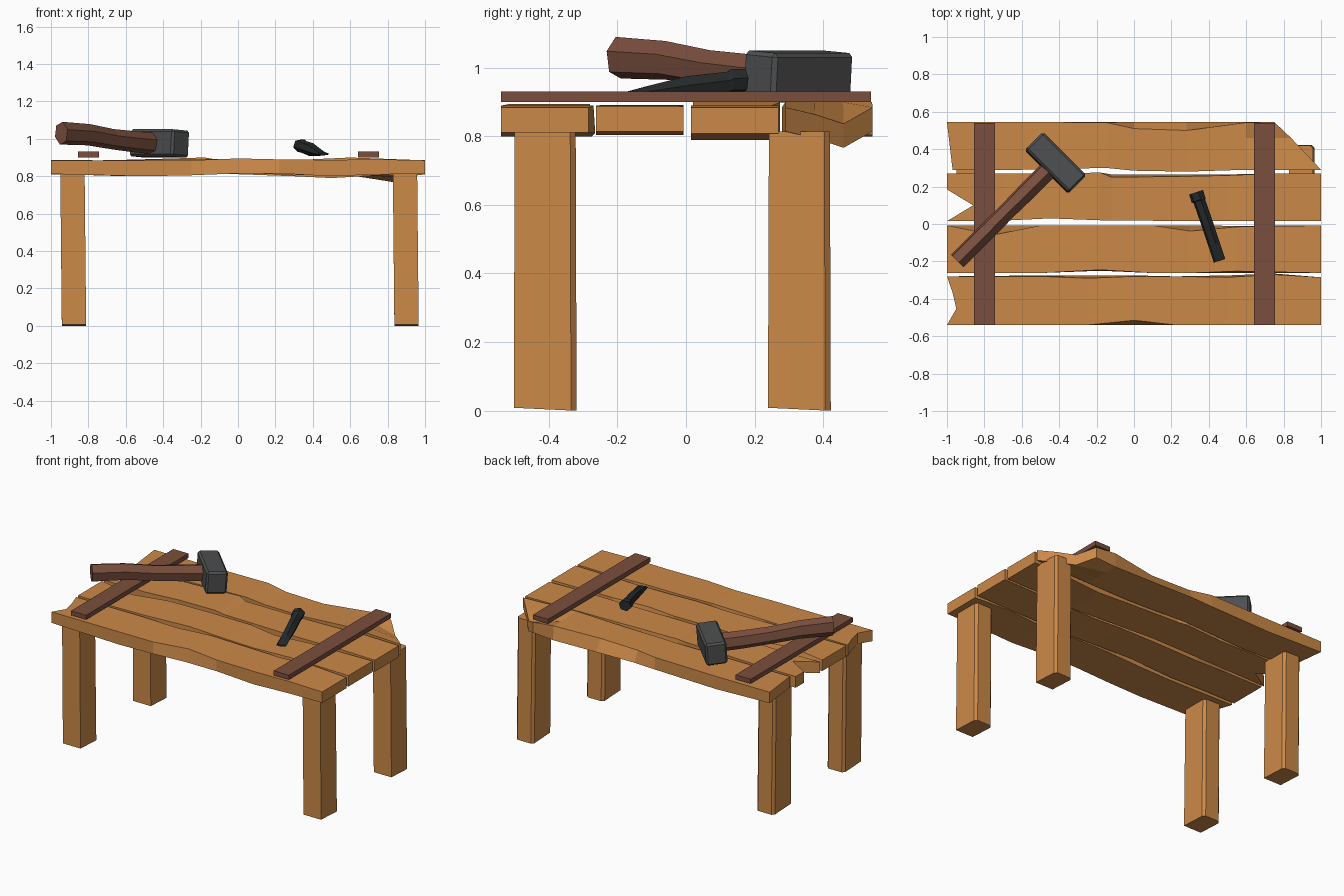
import bpy, bmesh, math
from mathutils import Vector, Matrix

cube = bpy.data.objects.get("Cube")
if cube:
    bpy.data.objects.remove(cube)


def material(name, rgb):
    m = bpy.data.materials.new(name)
    m.use_nodes = True
    m.diffuse_color = (*rgb, 1)
    m.node_tree.nodes["Principled BSDF"].inputs["Base Color"].default_value = (*rgb, 1)
    return m


WOOD = material("light_wood", (0.60, 0.25, 0.065))
BROWN = material("dark_wood", (0.195, 0.078, 0.048))
STEEL = material("grey_steel", (0.075, 0.078, 0.08))
IRON = material("black_iron", (0.02, 0.024, 0.025))


def finish(bm, name, mat):
    bmesh.ops.recalc_face_normals(bm, faces=bm.faces)
    me = bpy.data.meshes.new(name)
    bm.to_mesh(me)
    bm.free()
    me.materials.append(mat)
    ob = bpy.data.objects.new(name, me)
    bpy.context.collection.objects.link(ob)
    return ob


def loft(name, rings, mat):
    """Skin closed rings of equal length and cap both ends."""
    bm = bmesh.new()
    loops = [[bm.verts.new(p) for p in ring] for ring in rings]
    n = len(loops[0])
    for a, b in zip(loops, loops[1:]):
        for i in range(n):
            j = (i + 1) % n
            bm.faces.new((a[i], a[j], b[j], b[i]))
    bm.faces.new(loops[0])
    bm.faces.new(loops[-1])
    return finish(bm, name, mat)


def box(name, centre, size, mat, rotation=Matrix(), chamfer=0):
    bm = bmesh.new()
    bmesh.ops.create_cube(bm, size=1)
    bmesh.ops.scale(bm, vec=size, verts=bm.verts)
    if chamfer:
        bmesh.ops.bevel(bm, geom=bm.edges[:], offset=chamfer, segments=1, affect='EDGES')
    bmesh.ops.transform(bm, matrix=Matrix.Translation(centre) @ rotation, verts=bm.verts)
    return finish(bm, name, mat)


FLAT = (0, 0, 0, 0)


def plank(name, stations, left=FLAT, right=FLAT, drop=FLAT):
    """Stations: x, front y, back y, bottom z, top z, top insets front and back.
    Left and right shift the four columns of each end inwards to break it."""
    bm = bmesh.new()
    top, bottom = [], []
    last = len(stations) - 1
    for s, (x, y0, y1, z0, z1, f, b) in enumerate(stations):
        t_row, b_row = [], []
        for c in range(4):
            k = c / 3
            px = x + (left[c] if s == 0 else -right[c] if s == last else 0)
            dz = drop[c] if s == last else 0
            b_row.append(bm.verts.new((px, y0 + (y1 - y0) * k, z0 - dz)))
            t_row.append(bm.verts.new((px, y0 + f + (y1 - b - y0 - f) * k, z1 - dz)))
        top.append(t_row)
        bottom.append(b_row)
    for s in range(last):
        for rows in (top, bottom):
            for c in range(3):
                bm.faces.new((rows[s][c], rows[s][c + 1], rows[s + 1][c + 1], rows[s + 1][c]))
        for c in (0, 3):
            bm.faces.new((top[s][c], top[s + 1][c], bottom[s + 1][c], bottom[s][c]))
    for s in (0, last):
        for c in range(3):
            bm.faces.new((top[s][c], top[s][c + 1], bottom[s][c + 1], bottom[s][c]))
    return finish(bm, name, WOOD)


# Table top: four worn planks from front to back
plank("front_plank", [
    (-1, -.54, -.28, .812, .885, 0, 0),
    (-.5, -.54, -.275, .8, .885, 0, .005),
    (-.25, -.54, -.275, .805, .885, 0, .015),
    (0, -.54, -.275, .815, .895, .025, .005),
    (.22, -.54, -.28, .815, .89, 0, 0),
    (.5, -.54, -.275, .8, .887, 0, .01),
    (.75, -.54, -.265, .81, .89, 0, .005),
    (1, -.54, -.285, .812, .885, 0, 0)], left=(0, .05, .03, 0))
plank("front_middle_plank", [
    (-1, -.262, -.008, .815, .888, 0, 0),
    (-.75, -.262, -.008, .815, .885, 0, .05),
    (-.5, -.262, -.008, .81, .888, 0, 0),
    (-.18, -.25, -.008, .815, .892, .005, 0),
    (.1, -.262, -.008, .815, .89, 0, 0),
    (.3, -.262, -.008, .805, .885, 0, .03),
    (.55, -.262, -.01, .81, .888, .01, .005),
    (1, -.262, -.008, .815, .888, 0, 0)])
plank("back_middle_plank", [
    (-1, .015, .27, .81, .885, 0, 0),
    (-.7, .018, .27, .81, .885, 0, 0),
    (-.45, .03, .27, .805, .892, 0, 0),
    (-.18, .02, .275, .815, .9, 0, 0),
    (-.12, .02, .265, .815, .89, 0, .015),
    (.3, .015, .265, .8, .887, 0, .01),
    (.5, .015, .265, .79, .887, 0, .005),
    (.75, .015, .27, .805, .89, 0, 0),
    (1, .015, .27, .808, .885, 0, 0)], left=(0, .14, 0, 0))
plank("back_plank", [
    (-1, .29, .545, .812, .885, 0, 0),
    (-.6, .29, .545, .8, .885, 0, 0),
    (-.15, .3, .545, .81, .89, 0, .002),
    (0, .285, .545, .815, .885, 0, .035),
    (.28, .28, .545, .81, .885, 0, .045),
    (.6, .29, .545, .805, .9, 0, .002),
    (1, .29, .545, .815, .885, 0, 0)],
    left=(.03, .02, .01, 0), right=(0, .08, .16, .25), drop=(0, .02, .048, 0))

# Legs: slightly skewed posts with chamfered rear corners
for side, x in (("right", -.885), ("left", .893)):
    for end, y in (("front", -.41), ("back", .332)):
        section = [(-.065, -.09), (.065, -.09), (.065, .072), (.05, .088), (-.05, .088), (-.065, .072)]
        loft(f"{end}_{side}_leg", [
            [(x + .008 + px, y + py * 1.03, 0 if py > 0 else .008) for px, py in section],
            [(x + px, y + py, .815) for px, py in section]], WOOD)

# Cross battens on the planks
for side, x in (("right", -.8), ("left", .698)):
    box(f"{side}_batten", (x, 0, .916), (.112, 1.08, .03), BROWN)


def bar(name, stations, across, sides, phase, mat):
    """Tapered bar; stations: centre, half width, half height."""
    rings = []
    for centre, w, h in stations:
        ring = []
        for i in range(sides):
            a = math.tau * (i + phase) / sides
            ring.append(Vector(centre) + across * (w * math.cos(a)) + Vector((0, 0, h * math.sin(a))))
        rings.append(ring)
    return loft(name, rings, mat)


# Mallet lying diagonally over the right batten
tilt = Matrix.Rotation(math.radians(-45), 4, 'Z') @ Matrix.Rotation(math.radians(-4), 4, 'X')
box("mallet_head", (-.42, .327, .975), (.33, .132, .145), STEEL, tilt, .012)
bar("mallet_handle", [
    ((-.45, .297, .975), .052, .058),
    ((-.56, .187, .985), .052, .057),
    ((-.67, .077, .998), .048, .055),
    ((-.8, -.053, 1.022), .05, .058),
    ((-.945, -.198, 1.03), .05, .062)],
    Vector((.707, -.707, 0)), 6, .3, BROWN)

# Chisel lying on the left half
bar("chisel", [
    ((.332, .17, .963), .04, .036),
    ((.345, .128, .962), .04, .036),
    ((.35, .12, .957), .033, .034),
    ((.392, 0, .942), .033, .036),
    ((.428, -.11, .928), .033, .022),
    ((.457, -.197, .918), .033, .006)],
    Vector((.95, .31, 0)), 6, .2, IRON)
